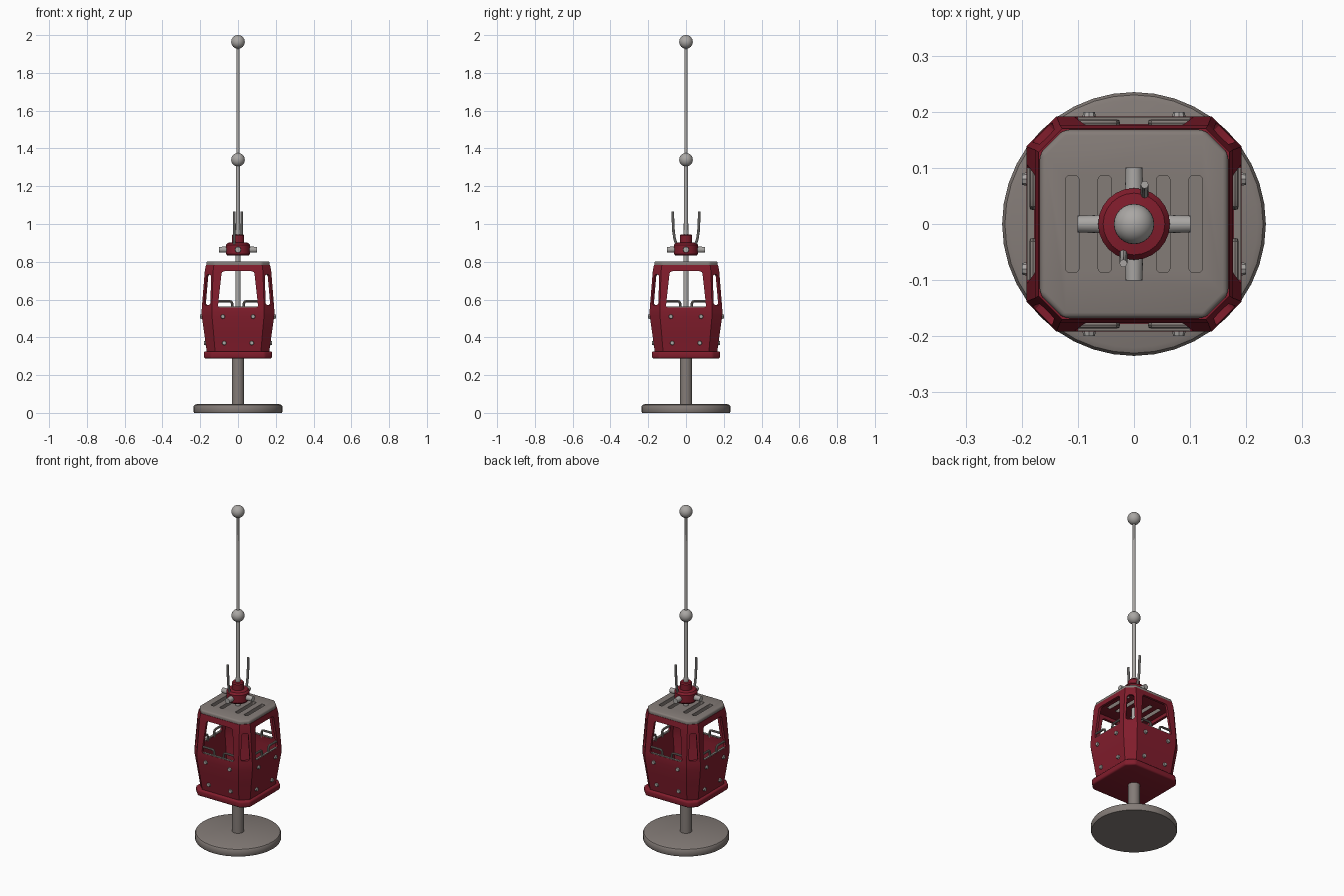
import bpy, bmesh, math
from mathutils import Matrix, Vector

if "Cube" in bpy.data.objects:
    bpy.data.objects.remove(bpy.data.objects["Cube"])


def material(name, rgb):
    m = bpy.data.materials.new(name)
    m.diffuse_color = (*rgb, 1)
    m.use_nodes = True
    m.node_tree.nodes["Principled BSDF"].inputs["Base Color"].default_value = m.diffuse_color
    return m


RED = material("deep red", (0.22, 0.012, 0.025))
GREY = material("warm grey", (0.23, 0.2, 0.185))
LIGHT = material("light grey", (0.40, 0.385, 0.37))


def finish(name, bm, *mats, bevel=0, angle=35):
    bmesh.ops.recalc_face_normals(bm, faces=bm.faces)
    me = bpy.data.meshes.new(name)
    bm.to_mesh(me)
    bm.free()
    ob = bpy.data.objects.new(name, me)
    bpy.context.collection.objects.link(ob)
    for m in mats:
        me.materials.append(m)
    bpy.ops.object.select_all(action='DESELECT')
    ob.select_set(True)
    bpy.context.view_layer.objects.active = ob
    if bevel:
        b = ob.modifiers.new("bevel", 'BEVEL')
        b.width, b.segments, b.limit_method = bevel, 3, 'ANGLE'
        bpy.ops.object.modifier_apply(modifier="bevel")
    if mats:
        bpy.ops.object.shade_smooth_by_angle(angle=math.radians(angle))
    return ob


def lathe(name, profile, mat, sides=32):
    # revolve (radius, z) points around the z axis
    bm = bmesh.new()
    vs = [bm.verts.new((r, 0, z)) for r, z in profile]
    es = [bm.edges.new(p) for p in zip(vs, vs[1:])]
    bmesh.ops.spin(bm, geom=vs + es, axis=(0, 0, 1), cent=(0, 0, 0),
                   angle=math.tau, steps=sides)
    bmesh.ops.remove_doubles(bm, verts=bm.verts, dist=1e-5)
    return finish(name, bm, mat)


def octagon(bm, z, h, c):
    a = h - c
    pts = [(a, -h), (h, -a), (h, a), (a, h), (-a, h), (-h, a), (-h, -a), (-a, -h)]
    return [bm.verts.new((x, y, z)) for x, y in pts]


def loft(rings, closed=False):
    bm = bmesh.new()
    loops = [octagon(bm, *r) for r in rings]
    pairs = list(zip(loops, loops[1:]))
    if closed:
        pairs.append((loops[-1], loops[0]))
    else:
        bm.faces.new(loops[0])
        bm.faces.new(loops[-1])
    for a, b in pairs:
        for i in range(8):
            j = (i + 1) % 8
            bm.faces.new((a[i], a[j], b[j], b[i]))
    return bm


def cut(ob, points, axis, depth, radius, matrix=Matrix()):
    # cut a round-cornered prism through the object
    bm = bmesh.new()
    d = Vector(axis) * depth
    f = bm.faces.new([bm.verts.new(Vector(p) - d) for p in points])
    g = bmesh.ops.extrude_face_region(bm, geom=[f])['geom']
    bmesh.ops.translate(bm, vec=2 * d, verts=[v for v in g if isinstance(v, bmesh.types.BMVert)])
    long_edges = [e for e in bm.edges
                  if abs((e.verts[0].co - e.verts[1].co).dot(Vector(axis))) > depth]
    bmesh.ops.bevel(bm, geom=long_edges, offset=radius, segments=4, profile=0.5, affect='EDGES')
    bm.transform(matrix)
    cutter = finish("cutter", bm)
    cutter.hide_render = True
    bpy.context.view_layer.objects.active = ob
    m = ob.modifiers.new("cut", 'BOOLEAN')
    m.object, m.operation, m.solver = cutter, 'DIFFERENCE', 'EXACT'
    bpy.ops.object.modifier_apply(modifier="cut")
    bpy.data.objects.remove(cutter)


def tube(name, paths, radius, mat):
    cu = bpy.data.curves.new(name, 'CURVE')
    cu.dimensions, cu.bevel_depth, cu.bevel_resolution = '3D', radius, 2
    cu.use_fill_caps = True
    for pts in paths:
        sp = cu.splines.new('POLY')
        sp.points.add(len(pts) - 1)
        for p, co in zip(sp.points, pts):
            p.co = (*co, 1)
    cu.materials.append(mat)
    ob = bpy.data.objects.new(name, cu)
    bpy.context.collection.objects.link(ob)
    bpy.ops.object.select_all(action='DESELECT')
    ob.select_set(True)
    bpy.context.view_layer.objects.active = ob
    bpy.ops.object.convert(target='MESH')
    bpy.ops.object.shade_smooth_by_angle(angle=math.radians(40))


def turn(deg):
    return Matrix.Rotation(math.radians(deg), 4, 'Z')


# stand
lathe("base_disc", [(0, 0), (0.232, 0), (0.235, 0.006), (0.235, 0.034), (0.23, 0.042),
                    (0.22, 0.046), (0, 0.046)], GREY, 40)
lathe("lower_post", [(0.033, 0.04), (0.033, 0.3)], GREY, 24)

# cabin floor
finish("floor_rim", loft([(0.288, 0.181, 0.04), (0.326, 0.181, 0.04)]), RED, bevel=0.01)
finish("floor_plate", loft([(0.324, 0.155, 0.035), (0.331, 0.155, 0.035)]), GREY)

# cabin walls with four wide windows and four corner windows
shape = [(0.32, 0.165, 0.044), (0.43, 0.18, 0.05), (0.515, 0.192, 0.054), (0.55, 0.192, 0.054),
         (0.75, 0.176, 0.044), (0.782, 0.17, 0.042)]
T = 0.015
inner = [(z, h - T, c - T * 0.55) for z, h, c in reversed(shape)]
walls = finish("cabin_walls", loft(shape + inner, True), RED)
wide = [(-0.107, 0, 0.558), (0.107, 0, 0.558), (0.086, 0, 0.75), (-0.086, 0, 0.75)]
slim = [(-0.025, 0, 0.572), (0.025, 0, 0.572), (0.018, 0, 0.732), (-0.018, 0, 0.732)]
for a in (0, 90):
    cut(walls, wide, (0, 1, 0), 0.4, 0.014, turn(a))
    cut(walls, slim, (0, 1, 0), 0.4, 0.012, turn(a + 45))
bpy.ops.object.select_all(action='DESELECT')
walls.select_set(True)
bpy.context.view_layer.objects.active = walls
bpy.ops.object.shade_smooth_by_angle(angle=math.radians(30))

# slotted roof, red underneath
roof = finish("roof", loft([(0.768, 0.168, 0.042), (0.802, 0.168, 0.042)]), GREY, RED, bevel=0.01)
for x in (-0.11, -0.052, 0.052, 0.11):
    cut(roof, [(x - 0.012, -0.086, 0.78), (x + 0.012, -0.086, 0.78),
               (x + 0.012, 0.086, 0.78), (x - 0.012, 0.086, 0.78)], (0, 0, 1), 0.1, 0.007)
for p in roof.data.polygons:
    p.material_index = 1 if p.normal.z < -0.5 or p.center.z < 0.777 else 0

# window sills, hand rails and bolts on every side
rails = []
bolts, sills = bmesh.new(), bmesh.new()
for k in range(4):
    R = turn(90 * k)
    for s in (-1, 1):
        path = [(0.108, 0.592), (0.045, 0.592), (0.035, 0.588), (0.031, 0.578), (0.031, 0.55)]
        rails.append([R @ Vector((s * x, -0.18, z)) for x, z in path])
        for x, h, z in ((0.08, 0.191, 0.51), (0.073, 0.172, 0.37)):
            bmesh.ops.create_cone(bolts, cap_ends=True, segments=8, radius1=0.014, radius2=0.01,
                                  depth=0.018, matrix=R @ Matrix.Translation((s * x, -h, z))
                                  @ Matrix.Rotation(math.pi / 2, 4, 'X'))
    bmesh.ops.create_cube(sills, size=1, matrix=R @ Matrix.Translation((0, -0.184, 0.559))
                          @ Matrix.Diagonal((0.2, 0.013, 0.006, 1)))
tube("hand_rails", rails, 0.0065, GREY)
finish("bolts", bolts, LIGHT)
finish("window_sills", sills, GREY)

# centre pole and upper mast
lathe("centre_pole", [(0.014, 0.3), (0.014, 0.95), (0.012, 0.97), (0.011, 1.33),
                      (0.009, 1.36), (0.007, 1.95)], LIGHT, 16)
for name, z in (("middle_ball", 1.34), ("top_ball", 1.964)):
    bm = bmesh.new()
    bmesh.ops.create_uvsphere(bm, u_segments=24, v_segments=16, radius=0.036,
                              matrix=Matrix.Translation((0, 0, z)))
    finish(name, bm, LIGHT)

# hub with four stub arms
lathe("hub", [(0, 0.832), (0.055, 0.832), (0.064, 0.842), (0.064, 0.888), (0.055, 0.9),
              (0.033, 0.903), (0.033, 0.938), (0.028, 0.945), (0, 0.945)], RED, 24)
arms = bmesh.new()
for k in range(4):
    bmesh.ops.create_cone(arms, cap_ends=True, segments=16, radius1=0.017, radius2=0.015,
                          depth=0.06, matrix=turn(90 * k) @ Matrix.Translation((0, -0.071, 0.864))
                          @ Matrix.Rotation(math.pi / 2, 4, 'X'))
finish("hub_arms", arms, LIGHT)

# two upright prongs
tube("prongs", [[(s * 0.019, s * y, z) for y, z in
                 ((0.05, 0.89), (0.06, 0.92), (0.066, 0.96), (0.069, 1.02), (0.07, 1.065))]
                for s in (-1, 1)], 0.007, LIGHT)
